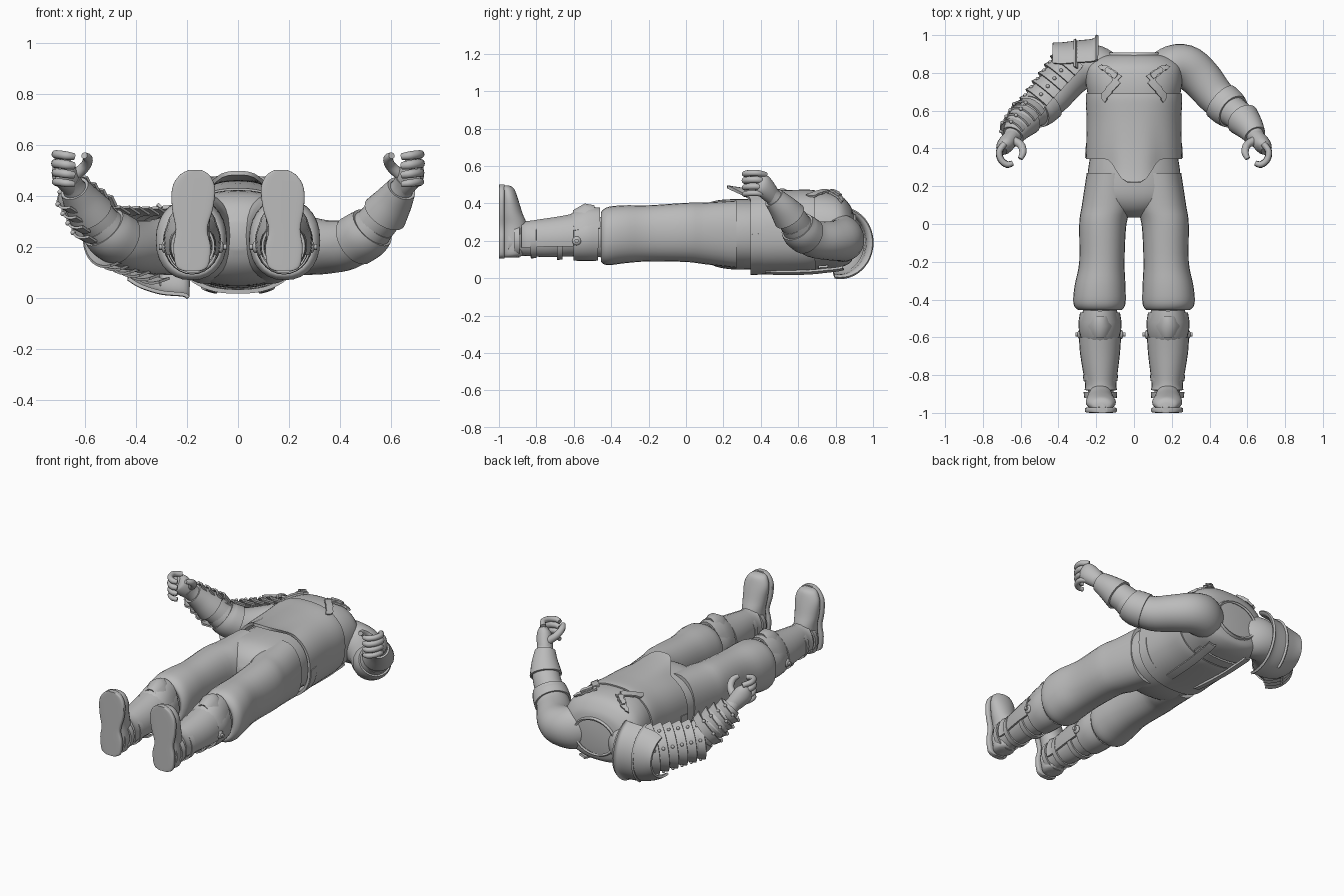
import bpy, bmesh
from math import cos, sin, radians, pi, exp
from mathutils import Vector

if "Cube" in bpy.data.objects:
    bpy.data.objects.remove(bpy.data.objects["Cube"])

grey = bpy.data.materials.new("plain_grey")
grey.use_nodes = True
grey.diffuse_color = (0.5, 0.5, 0.5, 1)
grey.node_tree.nodes["Principled BSDF"].inputs["Base Color"].default_value = (0.5, 0.5, 0.5, 1)
parts = []
X, Y, Z = Vector((1, 0, 0)), Vector((0, 1, 0)), Vector((0, 0, 1))


def finish(name, bm, thick=0, wrap=None, gap=0):
    bmesh.ops.recalc_face_normals(bm, faces=bm.faces)
    me = bpy.data.meshes.new(name)
    bm.to_mesh(me)
    bm.free()
    me.materials.append(grey)
    ob = bpy.data.objects.new(name, me)
    bpy.context.collection.objects.link(ob)
    if wrap:
        mod = ob.modifiers.new("wrap", 'SHRINKWRAP')
        mod.target, mod.wrap_mode, mod.offset = wrap, 'ABOVE_SURFACE', gap
    if thick:
        mod = ob.modifiers.new("thick", 'SOLIDIFY')
        mod.thickness, mod.offset = thick, 0
    parts.append(ob)
    return ob


def spline(pts, steps):
    """Smooth interpolation through the stations."""
    pts = [Vector(p) for p in pts]
    out = []
    for i in range(len(pts) - 1):
        a, b, c, d = pts[max(i - 1, 0)], pts[i], pts[i + 1], pts[min(i + 2, len(pts) - 1)]
        for k in range(steps):
            t = k / steps
            out.append(b + ((c - a) * t + (2 * a - 5 * b + 4 * c - d) * t * t
                            + (3 * b - a - 3 * c + d) * t ** 3) * 0.5)
    return out + [pts[-1]]


def loft(name, stations, s=1, axis=None, ref=Z, n=28, p=2, arc=None, thick=0,
         steps=4, caps=True, tweak=None):
    """Skin over stations (x, y, z, side radius, up radius); arc makes an open plate."""
    st = spline(stations, steps)
    bm = bmesh.new()
    rows = []
    for i, q in enumerate(st):
        c = Vector(q[:3])
        t = axis or (Vector(st[min(i + 1, len(st) - 1)][:3]) - Vector(st[max(i - 1, 0)][:3])).normalized()
        side = t.cross(ref).normalized()
        up = side.cross(t)
        row = []
        for k in range(n):
            a = radians(arc[0] + (arc[1] - arc[0]) * k / (n - 1)) if arc else 2 * pi * k / n
            ca, sa = cos(a), sin(a)
            v = c + side * q[3] * abs(ca) ** (2 / p) * (1 if ca > 0 else -1) \
                  + up * q[4] * abs(sa) ** (2 / p) * (1 if sa > 0 else -1)
            if tweak:
                v = tweak(v, i / (len(st) - 1))
            row.append(bm.verts.new((v.x * s, v.y, v.z)))
        rows.append(row)
    for a, b in zip(rows, rows[1:]):
        for k in range(n - 1 if arc else n):
            j = (k + 1) % n
            bm.faces.new((a[k], a[j], b[j], b[k]))
    if caps and not arc:
        bm.faces.new(rows[0])
        bm.faces.new(rows[-1])
    return finish(name, bm, thick)


def ball(name, c, r):
    bm = bmesh.new()
    bmesh.ops.create_uvsphere(bm, u_segments=16, v_segments=10, radius=1)
    for v in bm.verts:
        v.co = Vector([v.co[i] * r[i] + c[i] for i in range(3)])
    return finish(name, bm)


def strap(name, a, b, width, z, target, gap=0.012):
    """Flat band from a to b, wrapped on the body."""
    a, b = Vector((*a, z)), Vector((*b, z))
    side = (b - a).cross(Z).normalized() * width / 2
    bm = bmesh.new()
    rows = [[bm.verts.new(a.lerp(b, i / 14) + side * k) for k in (-1, 0, 1)] for i in range(15)]
    for r, q in zip(rows, rows[1:]):
        for k in range(2):
            bm.faces.new((r[k], r[k + 1], q[k + 1], q[k]))
    return finish(name, bm, 0.012, target, gap)


# Torso shirt
shirt = loft("shirt", [(0, .38, .24, .225, .19), (0, .5, .245, .232, .205), (0, .65, .25, .24, .21),
                       (0, .75, .255, .255, .205), (0, .83, .25, .25, .19), (0, .88, .235, .2, .15),
                       (0, .895, .23, .14, .11)], axis=-Y, p=2.4, n=48)


# Vest with a tongue at the front hem
def hem(v, t):
    if v.z > .25:
        f = exp(-(v.x / .1) ** 4) * (1 - t) ** 3
        v.y -= .125 * f
        v.z += .045 * f
    return v


loft("vest", [(0, .345, .235, .247, .21), (0, .42, .24, .245, .212), (0, .55, .245, .243, .214),
              (0, .65, .25, .247, .215), (0, .69, .252, .247, .21)],
     axis=-Y, p=2.4, n=64, caps=False, thick=.016, steps=6, tweak=hem)
loft("hem_band", [(0, .35, .235, .252, .208), (0, .41, .24, .25, .211)], axis=-Y, p=2.4,
     n=40, arc=(-180, 0), thick=.014)
loft("neck_rim", [(0, .885, .23, .145, .115), (0, .905, .23, .135, .105)], axis=-Y, caps=False, thick=.012)

# Trousers
loft("trouser_seat", [(0, .4, .235, .225, .185), (0, .25, .235, .247, .188), (0, .14, .24, .24, .17),
                      (0, .07, .245, .15, .12), (0, .035, .245, .05, .05)], axis=-Y, p=2.3, n=40)

for s, tag in ((1, "left"), (-1, "right")):
    # Leg, boot shaft and shoe
    loft(tag + "_trouser_leg", [(.125, .27, .235, .125, .18), (.143, .1, .24, .133, .165),
         (.165, 0, .245, .125, .158), (.17, -.2, .24, .12, .15), (.18, -.33, .235, .135, .155),
         (.183, -.42, .225, .138, .155), (.18, -.455, .22, .115, .13), (.18, -.44, .22, .09, .1)],
         s, axis=-Y, p=2.2)
    loft(tag + "_boot_shaft", [(.18, -.42, .22, .09, .11), (.18, -.55, .22, .093, .103),
         (.18, -.66, .21, .088, .095), (.178, -.76, .205, .078, .092), (.175, -.86, .2, .068, .08),
         (.178, -.95, .19, .07, .08)], s, axis=-Y)
    loft(tag + "_shoe", [(.18, -.94, .112, .04, .035), (.18, -.925, .13, .062, .06),
         (.178, -.925, .2, .068, .065), (.178, -.92, .28, .066, .07), (.178, -.935, .35, .074, .06),
         (.175, -.945, .43, .079, .045), (.172, -.955, .48, .058, .035), (.17, -.965, .495, .03, .02)],
         s, axis=Z, ref=Y)
    loft(tag + "_sole", [(.18, -.985, .105, .03, .015), (.18, -.985, .125, .063, .015),
         (.18, -.985, .2, .073, .015), (.182, -.985, .27, .062, .015), (.178, -.985, .35, .08, .015),
         (.174, -.985, .43, .084, .015), (.17, -.985, .48, .06, .015), (.168, -.985, .502, .025, .015)],
         s, axis=Z, ref=Y, p=5)
    # Knee and shin armour
    loft(tag + "_knee_plate", [(.18, -.46, .23, .085, .14), (.18, -.52, .23, .1, .145),
         (.18, -.59, .22, .1, .135), (.18, -.62, .22, .085, .11)], s, axis=-Y, arc=(15, 165),
         n=9, thick=.015, steps=1)
    loft(tag + "_knee_cop", [(.18, -.49, .23, .06, .155), (.18, -.54, .23, .08, .165),
         (.18, -.6, .22, .06, .14)], s, axis=-Y, arc=(40, 140), n=6, thick=.015, steps=1)
    loft(tag + "_shin_plate", [(.18, -.6, .215, .105, .125), (.18, -.68, .21, .1, .115),
         (.178, -.78, .205, .086, .105), (.176, -.85, .2, .076, .1), (.176, -.88, .2, .08, .105)],
         s, axis=-Y, arc=(-20, 200), n=14, thick=.013, steps=2)
    loft(tag + "_boot_cuff", [(.18, -.47, .22, .1, .12), (.18, -.53, .22, .108, .122),
         (.18, -.6, .21, .1, .11)], s, axis=-Y, caps=False, thick=.012)
    for j, (y, r) in enumerate(((-.66, .1), (-.8, .092), (-.89, .088))):
        loft(tag + "_boot_strap_%d" % j, [(.178, y, .205, r - .004, r), (.177, y - .03, .203, r - .007, r)],
             s, axis=-Y, caps=False, thick=.01)
    loft(tag + "_knee_pin", [(.045, -.585, .2, .011, .011), (.31, -.585, .2, .011, .011)], s, axis=X, n=12)
    for x in (.068, .288):
        ball(tag + "_knee_boss", (x * s, -.585, .2), (.012, .024, .024))

    # Arm
    loft(tag + "_sleeve", [(.1, .82, .235, .07, .1), (.18, .835, .215, .105, .125),
         (.27, .835, .205, .115, .115), (.35, .775, .2, .11, .105), (.43, .68, .21, .1, .098),
         (.5, .615, .25, .09, .088), (.545, .58, .295, .078, .08)], s)
    loft(tag + "_forearm", [(.5, .615, .25, .08, .08), (.57, .56, .325, .078, .077),
         (.615, .51, .385, .06, .058), (.645, .465, .435, .045, .045), (.66, .44, .465, .045, .045)], s)
    loft(tag + "_elbow_fold", [(.46, .65, .225, .1, .096), (.5, .615, .25, .098, .095),
         (.525, .595, .275, .088, .088)], s, caps=False, thick=.012)
    loft(tag + "_glove_cuff", [(.575, .555, .33, .086, .084), (.61, .515, .38, .07, .068),
         (.64, .47, .428, .053, .052)], s, caps=False, thick=.012)
    # Hand with curled fingers
    loft(tag + "_palm", [(.645, .465, .435, .04, .045), (.672, .43, .475, .045, .055),
         (.69, .405, .505, .04, .055), (.695, .385, .52, .022, .035)], s)
    for j in range(4):
        z = .562 - .036 * j
        w = .018 - .0015 * abs(j - 1)
        loft(tag + "_finger_%d" % (j + 1), [(.685, .425, z - .01, w, w), (.713, .385, z, w, w),
             (.704, .34, z, w, w), (.672, .315, z - .004, w, w), (.642, .322, z - .008, w * .8, w * .8)],
             s, n=12)
    loft(tag + "_thumb", [(.645, .445, .475, .024, .024), (.6, .42, .515, .021, .021),
         (.588, .38, .545, .019, .019), (.602, .345, .558, .013, .013)], s, n=12)

    # Harness straps, front and back
    strap(tag + "_shoulder_strap", (.235 * s, .9), (.085 * s, .77), .05, .5, shirt)
    strap(tag + "_buckle", (.17 * s, .845), (.1 * s, .785), .034, .5, shirt, .022)
    strap(tag + "_side_strap", (.09 * s, .765), (.2 * s, .655), .045, .5, shirt, .016)
    strap(tag + "_back_strap", (.15 * s, .87), (.12 * s, .42), .055, -.03, shirt, .024)
strap("back_cross_strap", (-.2, .74), (.2, .74), .05, -.03, shirt)

# Right shoulder armour
loft("pauldron", [(-.195, .825, .19, .175, .19), (-.215, .82, .19, .155, .178), (-.3, .815, .19, .15, .17),
                  (-.38, .81, .195, .145, .15), (-.43, .815, .2, .14, .125)],
     axis=-X, arc=(-100, 75), n=22, thick=.014)
loft("pauldron_flange", [(-.315, .82, .19, .16, .18), (-.3, .81, .19, .145, .165)],
     axis=-X, arc=(-60, 85), n=16, thick=.012, steps=1)
for j in range(6):
    t = j / 5
    a = Vector((-.285, .835, .2)).lerp(Vector((-.47, .635, .235)), t)
    b = a + Vector((-.045, -.05, .006))
    r = .135 - .03 * t
    loft("arm_lame_%d" % j, [(*a, r - .008, r - .008), (*b, r + .016, r + .014)],
         arc=(-105, 95), n=18, thick=.01, steps=1)
    d = (b - a).normalized()
    side = d.cross(Z).normalized()
    up = side.cross(d)
    for ang in (65, 20, -60):
        v = a.lerp(b, .6) + (side * cos(radians(ang)) + up * sin(radians(ang))) * (r + .012)
        ball("lame_rivet", v, (.01, .01, .01))

# Right forearm bracer
for j in range(4):
    a = Vector((-.535, .585, .29)).lerp(Vector((-.615, .505, .385)), j / 3)
    b = a + Vector((-.028, -.026, .03))
    r = .098 - .009 * j
    loft("bracer_plate_%d" % j, [(*a, r - .006, r - .006), (*b, r + .008, r + .008)],
         arc=(-110, 110), n=16, thick=.01, steps=1)
    side = (b - a).cross(Z).normalized()
    up = side.cross((b - a).normalized())
    for ang in (50, 0, -50):
        ball("bracer_rivet", b + (side * cos(radians(ang)) + up * sin(radians(ang))) * (r + .008),
             (.01, .01, .01))

# Apply modifiers and shade
bpy.ops.object.select_all(action='DESELECT')
for ob in parts:
    ob.select_set(True)
bpy.context.view_layer.objects.active = parts[0]
bpy.ops.object.convert(target='MESH')
bpy.ops.object.shade_smooth_by_angle(angle=radians(40))
